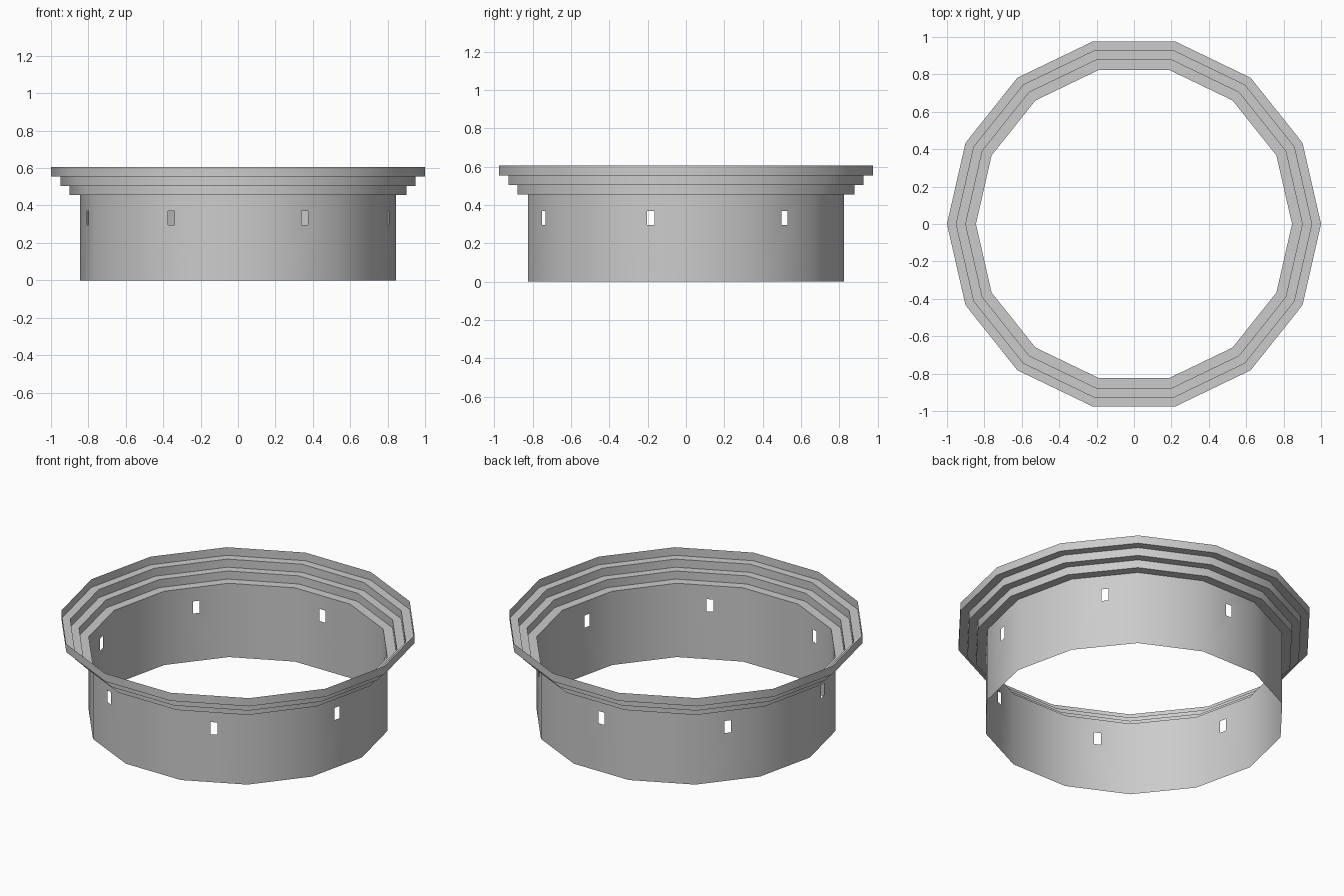
import bpy, bmesh
from math import radians, tau, cos, sin
from mathutils import Vector

if "Cube" in bpy.data.objects:
    bpy.data.objects.remove(bpy.data.objects["Cube"])

SIDES = 14
WALL_R, WALL_H = 0.845, 0.455
WIN_HALF_W, WIN_LOW, WIN_HIGH = 0.02, 0.295, 0.37


def corner(i, r, z):
    a = tau * i / SIDES
    return Vector((r * cos(a), r * sin(a), z))


def finish(name, bm):
    bmesh.ops.remove_doubles(bm, verts=bm.verts, dist=1e-5)
    bmesh.ops.recalc_face_normals(bm, faces=bm.faces)
    # open sheet: make the normals point away from the axis
    side = max(bm.faces, key=lambda f: f.normal.xy.length)
    if side.normal.xy.dot(side.calc_center_median().xy) < 0:
        bmesh.ops.reverse_faces(bm, faces=bm.faces)
    mesh = bpy.data.meshes.new(name)
    bm.to_mesh(mesh)
    bm.free()
    ob = bpy.data.objects.new(name, mesh)
    bpy.context.collection.objects.link(ob)
    bpy.ops.object.select_all(action='DESELECT')
    ob.select_set(True)
    bpy.context.view_layer.objects.active = ob
    bpy.ops.object.shade_smooth_by_angle(angle=radians(30))
    return ob


# Thin drum wall, every second panel pierced by a small window
bm = bmesh.new()
for i in range(SIDES):
    a, b = corner(i, WALL_R, 0), corner(i + 1, WALL_R, 0)
    up = Vector((0, 0, 1))
    outer = [bm.verts.new(p) for p in (a, b, b + up * WALL_H, a + up * WALL_H)]
    if i % 2 == 0:
        bm.faces.new(outer)
        continue
    mid, along = (a + b) / 2, (b - a).normalized() * WIN_HALF_W
    inner = [bm.verts.new(mid + along * s + up * z)
             for s, z in ((-1, WIN_LOW), (1, WIN_LOW), (1, WIN_HIGH), (-1, WIN_HIGH))]
    for k in range(4):
        n = (k + 1) % 4
        bm.faces.new((outer[k], outer[n], inner[n], inner[k]))
finish("drum_wall", bm)

# Stepped cornice flaring outward above the wall, open at the top
profile = [(WALL_R, 0.455), (0.9, 0.455), (0.9, 0.505),
           (0.95, 0.505), (0.95, 0.555), (1.0, 0.555), (1.0, 0.605)]
bm = bmesh.new()
rings = [[bm.verts.new(corner(i, r, z)) for i in range(SIDES)] for r, z in profile]
for low, high in zip(rings, rings[1:]):
    for i in range(SIDES):
        n = (i + 1) % SIDES
        bm.faces.new((low[i], low[n], high[n], high[i]))
finish("stepped_cornice", bm)
